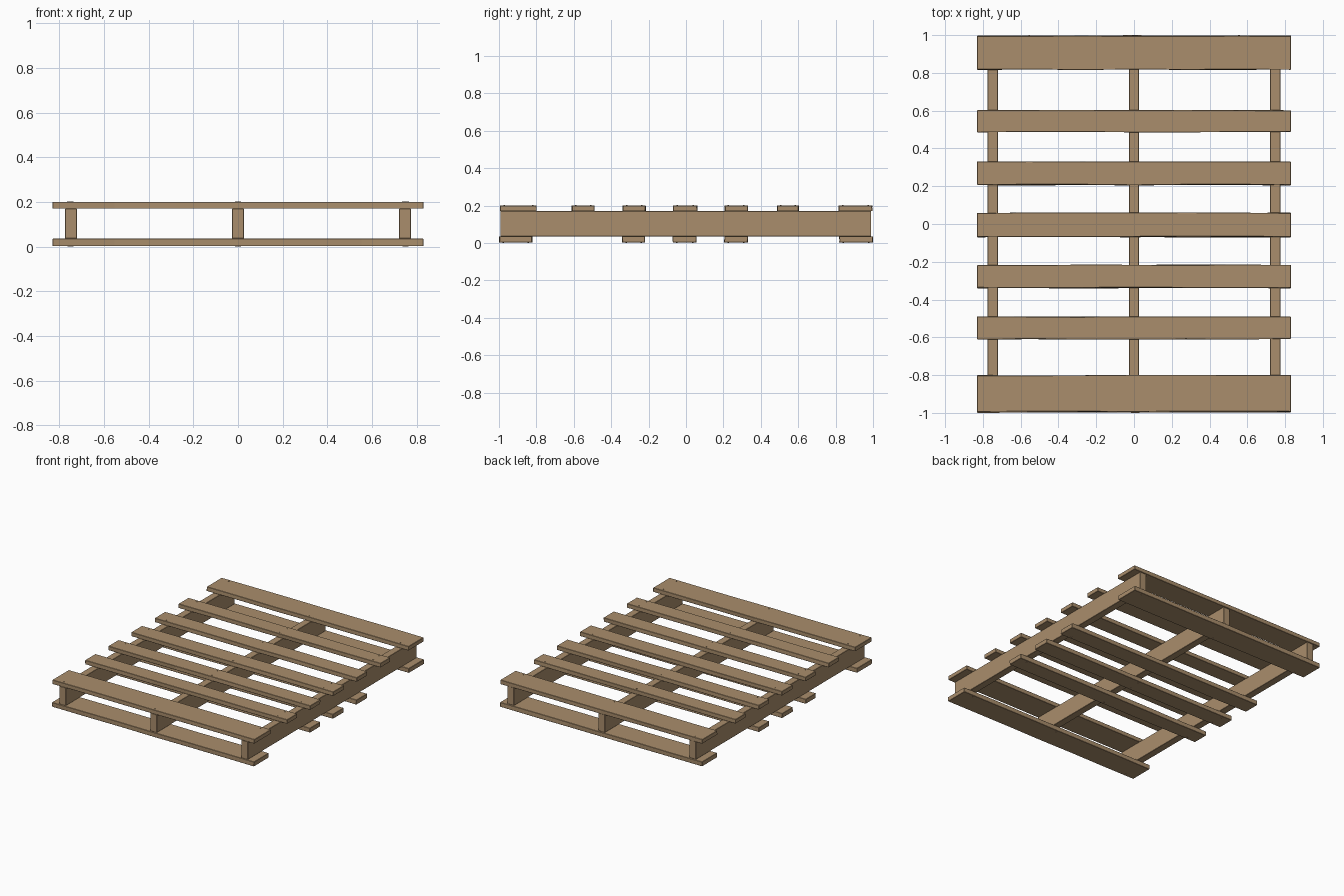
import bpy, bmesh, random
from mathutils import Matrix, Vector

if "Cube" in bpy.data.objects:
    bpy.data.objects.remove(bpy.data.objects["Cube"])

random.seed(4)

wood = bpy.data.materials.new("wood")
wood.diffuse_color = (0.40, 0.27, 0.15, 1)
wood.use_nodes = True
wood.node_tree.nodes["Principled BSDF"].inputs["Base Color"].default_value = wood.diffuse_color


def finish(name, bm):
    mesh = bpy.data.meshes.new(name)
    bm.to_mesh(mesh)
    bm.free()
    mesh.materials.append(wood)
    obj = bpy.data.objects.new(name, mesh)
    bpy.context.collection.objects.link(obj)
    return obj


def plank(name, x, y, z, wobble=0.0):
    """Rough-sawn plank filling the x, y, z ranges, with softened edges."""
    bm = bmesh.new()
    size = Vector((x[1] - x[0], y[1] - y[0], z[1] - z[0]))
    mid = Vector((sum(x) / 2, sum(y) / 2, sum(z) / 2))
    bmesh.ops.create_cube(bm, size=1)
    bmesh.ops.scale(bm, vec=size, verts=bm.verts[:])
    bmesh.ops.translate(bm, vec=mid, verts=bm.verts[:])
    if wobble:
        # Uneven long edges
        long_edges = [e for e in bm.edges if abs(e.verts[0].co.x - e.verts[1].co.x) > 0.5]
        bmesh.ops.subdivide_edges(bm, edges=long_edges, cuts=5, use_grid_fill=True)
        for v in bm.verts:
            v.co.y += random.uniform(-wobble, wobble)
    obj = finish(name, bm)
    bevel = obj.modifiers.new("soft_edges", "BEVEL")
    bevel.width = 0.002
    bevel.segments = 1
    bevel.limit_method = 'ANGLE'
    return obj


# Heights of the three layers
BOTTOM, MIDDLE, TOP = (0.002, 0.036), (0.036, 0.170), (0.170, 0.201)
nail_spots = []


def deck(name, rows, z, nail_z):
    for i, y in enumerate(rows, 1):
        plank(f"{name}_{i}", (-0.83, 0.83), y, z, 0.002)
        for x in (-0.75, 0, 0.75):
            for ny in (y[0] + 0.02, y[1] - 0.02):
                nail_spots.append((x + random.uniform(-0.012, 0.012), ny, nail_z))


# Deck boards: wide at both ends, narrow between
deck("top_board", [(-0.993, -0.80), (-0.61, -0.49), (-0.337, -0.217), (-0.067, 0.06),
                   (0.207, 0.33), (0.487, 0.603), (0.817, 0.995)], TOP, TOP[1])
deck("bottom_board", [(-0.998, -0.823), (-0.34, -0.22), (-0.07, 0.055),
                      (0.205, 0.33), (0.82, 0.998)], BOTTOM, BOTTOM[0])

# Stringers running front to back
for name, x in (("left", -0.748), ("middle", 0.0), ("right", 0.748)):
    plank(f"{name}_stringer", (x - 0.027, x + 0.027), (-0.993, 0.99), MIDDLE)

# Nail heads on both decks
bm = bmesh.new()
for spot in nail_spots:
    bmesh.ops.create_cone(bm, cap_ends=True, segments=8, radius1=0.004, radius2=0.004,
                          depth=0.003, matrix=Matrix.Translation(spot))
finish("nail_heads", bm)
